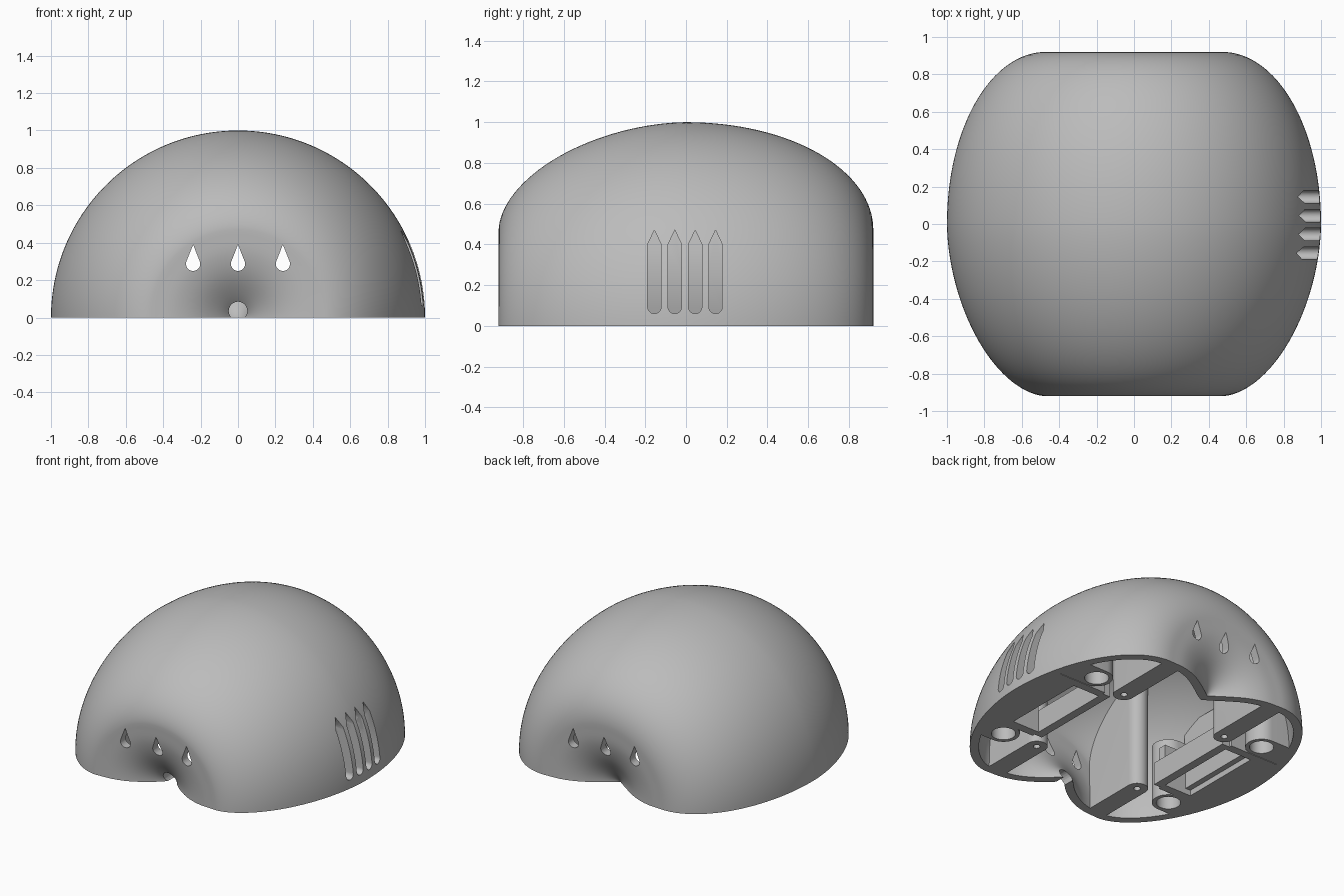
import bpy, bmesh, math
from mathutils import Vector, Matrix

cube = bpy.data.objects.get("Cube")
if cube:
    bpy.data.objects.remove(cube)

GREY = (0.5, 0.5, 0.5, 1)
mat = bpy.data.materials.new("plain_grey")
mat.use_nodes = True
mat.diffuse_color = GREY
mat.node_tree.nodes["Principled BSDF"].inputs["Base Color"].default_value = GREY


def finish(name, bm):
    bmesh.ops.recalc_face_normals(bm, faces=bm.faces)
    mesh = bpy.data.meshes.new(name)
    bm.to_mesh(mesh)
    bm.free()
    obj = bpy.data.objects.new(name, mesh)
    bpy.context.collection.objects.link(obj)
    mesh.materials.append(mat)
    return obj


def boolean(obj, tool, operation="DIFFERENCE"):
    mod = obj.modifiers.new("cut", "BOOLEAN")
    mod.operation, mod.object, mod.solver = operation, tool, "EXACT"
    bpy.context.view_layer.objects.active = obj
    bpy.ops.object.modifier_apply(modifier=mod.name)


def drop_tool(*tools):
    for tool in tools:
        bpy.data.objects.remove(tool)


def smooth_curve(points, steps=5):
    # Catmull-Rom through the profile points
    pts = [Vector(p) for p in points]
    ext = [2 * pts[0] - pts[1]] + pts + [2 * pts[-1] - pts[-2]]
    out = []
    for a, b, c, d in zip(ext, ext[1:], ext[2:], ext[3:]):
        for i in range(steps):
            t = i / steps
            out.append(b + (c - a) * t / 2 + (2 * a - 5 * b + 4 * c - d) * t * t / 2
                       + (3 * b - a - 3 * c + d) * t ** 3 / 2)
    return out + [pts[-1]]


def shoulder(power, n=32):
    # Superellipse quarter from the end rim to the crown: (y, radius)
    angles = [math.pi / 2 * i / n for i in range(n + 1)]
    return [Vector((.92 * math.cos(a) ** (2 / power), .47 + .53 * math.sin(a) ** (2 / power)))
            for a in angles]


def inset(curve, t):
    # Profile moved inward by the wall thickness, closed on the axis
    out = []
    for i, p in enumerate(curve):
        d = (curve[min(i + 1, len(curve) - 1)] - curve[max(i - 1, 0)]).normalized()
        out.append(p + Vector((d.y, -d.x)) * t)
    out[0] = curve[0] + Vector((1.1 * t, 0))
    out[-1] = curve[-1] - Vector((1.1 * t, 0))
    return out


def half_turned(name, curve, skirt=0.0):
    # Half a solid of revolution about the y axis
    bm = bmesh.new()
    verts = [bm.verts.new((max(p.y, 0), p.x, 0)) for p in curve]
    edges = [bm.edges.new(pair) for pair in zip(verts, verts[1:])]
    bmesh.ops.spin(bm, geom=verts + edges, cent=(0, 0, 0), axis=(0, -1, 0),
                   angle=math.pi, steps=96)
    bmesh.ops.remove_doubles(bm, verts=bm.verts, dist=1e-5)
    rim = [e for e in bm.edges if e.is_boundary]
    base = bmesh.ops.contextual_create(bm, geom=rim)["faces"]
    if skirt:
        new = bmesh.ops.extrude_face_region(bm, geom=base)["geom"]
        bmesh.ops.translate(bm, vec=(0, 0, -skirt),
                            verts=[g for g in new if isinstance(g, bmesh.types.BMVert)])
        bmesh.ops.delete(bm, geom=base, context="FACES_ONLY")
    return finish(name, bm)


def prism(name, outline, depth, frame):
    # Outline in the frame's xy plane, extruded along the frame's z
    bm = bmesh.new()
    face = bm.faces.new([bm.verts.new((u, v, 0)) for u, v in outline])
    new = bmesh.ops.extrude_face_region(bm, geom=[face])["geom"]
    bmesh.ops.translate(bm, vec=(0, 0, depth),
                        verts=[g for g in new if isinstance(g, bmesh.types.BMVert)])
    bmesh.ops.transform(bm, matrix=frame, verts=bm.verts)
    return finish(name, bm)


def arc(cx, cy, r, start, end, n=20):
    angles = [math.radians(start + (end - start) * i / n) for i in range(n + 1)]
    return [(cx + r * math.cos(a), cy + r * math.sin(a)) for a in angles]


def rect(x0, x1, y0, y1):
    return [(x0, y0), (x1, y0), (x1, y1), (x0, y1)]


FLOOR = Matrix.Identity(4)
FRONT = Matrix(((1, 0, 0, 0), (0, 0, 1, -1.2), (0, 1, 0, 0), (0, 0, 0, 1)))
SIDE = Matrix(((0, 0, 1, 0.7), (1, 0, 0, 0), (0, 1, 0, 0), (0, 0, 0, 1)))

# Dimpled dome profile: front dimple, shoulders, back dimple
front_dimple = smooth_curve([(-.7, 0), (-.795, .1), (-.872, .22), (-.911, .34), (-.92, .47)])
back_dimple = smooth_curve([(.92, .47), (.911, .34), (.872, .22), (.8, .1), (.73, 0)])
front_shoulder = [Vector((-p.x, p.y)) for p in shoulder(1.8)]
back_shoulder = shoulder(2.02)[::-1]
profile = front_dimple + front_shoulder[1:] + back_shoulder[1:] + back_dimple[1:]

shell = half_turned("dome_shell", profile)
limit = half_turned("inner_limit", inset(profile, 0.012))
cavity = half_turned("cavity", inset(profile, 0.058), 0.05)
boolean(shell, cavity)

# Drop-shaped holes right through front and back
for x in (-.24, 0, .24):
    drop = prism("drop", [(x, .39)] + arc(x, .287, .038, 165, 375), 2.4, FRONT)
    boolean(shell, drop)
    drop_tool(drop)

# Stem hole in the front dimple
stem = prism("stem", arc(0, .035, .05, 0, 342, 19), 0.8, FRONT)
boolean(shell, stem)

# Thick side walls
walls = []
for side, word in ((1, "left"), (-1, "right")):
    wall = prism(f"{word}_side_wall", rect(*sorted((side * .74, side * 1.1)), -.38, .34),
                 .54, FLOOR)
    boolean(wall, limit, "INTERSECT")
    walls.append(wall)

# Four pointed grille slots with a kinked floor
for y in (-.155, -.055, .045, .145):
    slot = prism("slot", [(y + .033, .4), (y, .47), (y - .033, .4)]
                 + arc(y, .093, .033, 180, 360), 0.4, SIDE)
    kink = prism("kink", [(.81, 0), (1.2, 0), (1.2, .6), (.79, .6), (.87, .26)], 0.2,
                 Matrix(((1, 0, 0, 0), (0, 0, 1, y - .1), (0, 1, 0, 0), (0, 0, 0, 1))))
    boolean(slot, kink, "INTERSECT")
    boolean(shell, slot)
    boolean(walls[0], slot)
    drop_tool(slot, kink)

fittings = list(walls)
for side, word in ((1, "left"), (-1, "right")):
    for end, y_boss, y_post, place in ((-1, -.48, -.47, "front"), (1, .45, .4, "back")):
        # Screw post with a web running to the end wall
        x = side * .42
        turn = 0 if end < 0 else 180
        shape = arc(x, y_post, .07, turn, turn + 180) + [
            (x - .07 * -end, end), (x + .07 * -end, end)]
        post = prism(f"{place}_{word}_screw_post", shape, 1, FLOOR)
        hole = prism("hole", arc(x, y_post, .022, 0, 342, 19), .3,
                     Matrix.Translation((0, 0, -.05)))
        boolean(post, limit, "INTERSECT")
        boolean(post, hole)
        # Round magnet boss joined to the side wall
        x = side * .69
        turn = 90 if side > 0 else -90
        shape = arc(x, y_boss, .105, turn, turn + 180) + [
            (side, y_boss - side * .105), (side, y_boss + side * .105)]
        boss = prism(f"{place}_{word}_boss", shape, .41, FLOOR)
        socket = prism("socket", arc(x, y_boss, .078, 0, 350, 35), .25,
                       Matrix.Translation((0, 0, -.05)))
        boolean(boss, limit, "INTERSECT")
        boolean(boss, socket)
        drop_tool(hole, socket)
        fittings += [post, boss]
    # Low tray frame between the bosses, with a recessed ledge
    for label, x0, x1, y0, y1, z0, z1 in (
            ("inner_rail", .47, .53, -.36, .32, 0, .16),
            ("front_rail", .53, .74, -.38, -.32, 0, .3),
            ("back_rail", .53, .74, .28, .34, 0, .3),
            ("ledge", .7, .74, -.32, .28, .04, .3)):
        fittings.append(prism(f"{word}_{label}", rect(*sorted((side * x0, side * x1)), y0, y1),
                              z1 - z0, Matrix.Translation((0, 0, z0))))

drop_tool(limit, cavity, stem)

# Smooth curves, sharp edges
bpy.ops.object.select_all(action="DESELECT")
for obj in [shell] + fittings:
    obj.select_set(True)
bpy.context.view_layer.objects.active = shell
bpy.ops.object.shade_smooth_by_angle(angle=math.radians(30))
